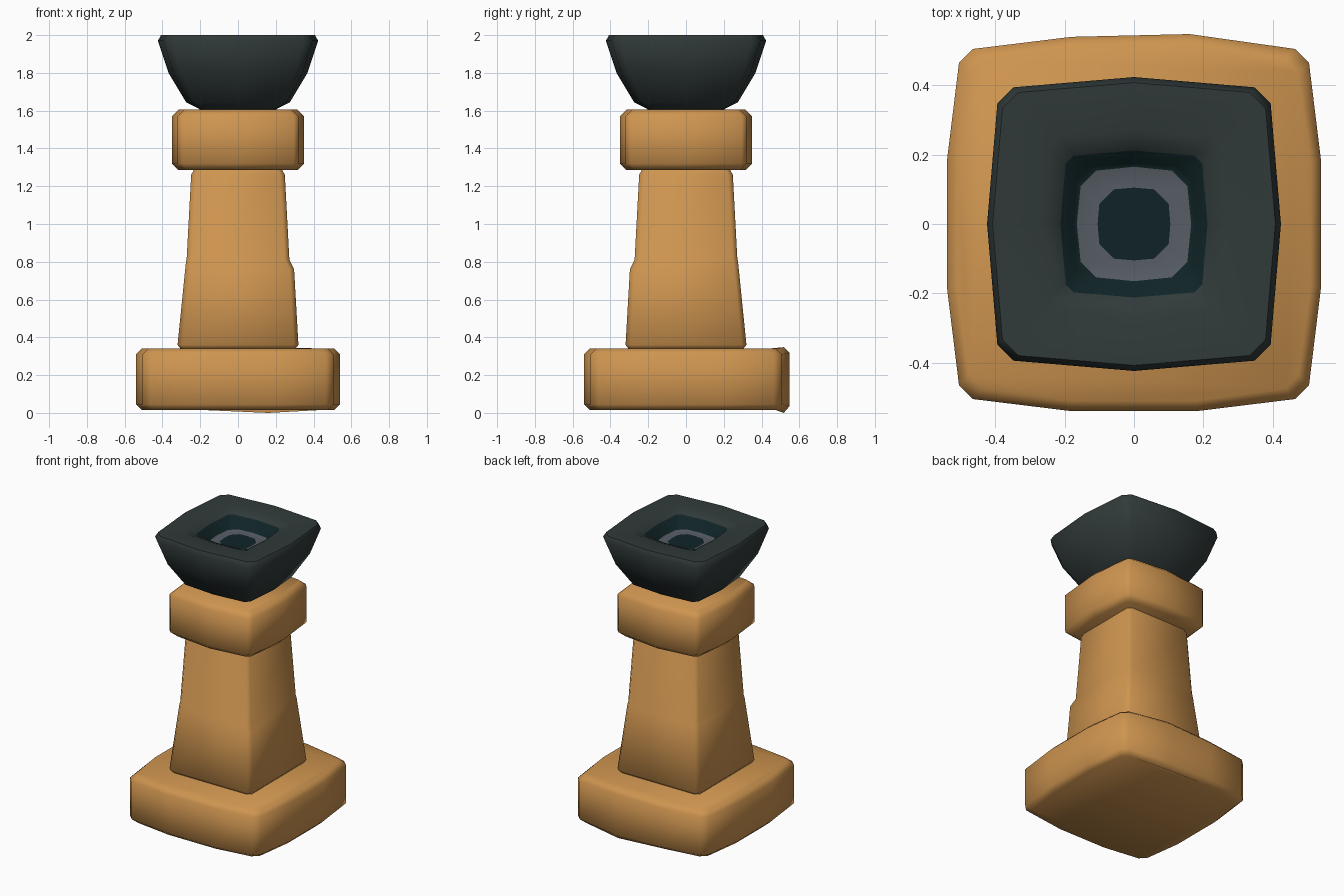
import bpy, bmesh, math
from mathutils import Vector

if "Cube" in bpy.data.objects:
    bpy.data.objects.remove(bpy.data.objects["Cube"])


def material(name, rgb):
    m = bpy.data.materials.new(name)
    m.diffuse_color = (*rgb, 1)
    m.use_nodes = True
    m.node_tree.nodes["Principled BSDF"].inputs["Base Color"].default_value = m.diffuse_color
    return m


wood = material("tan wood", (0.62, 0.30, 0.08))
dark = material("dark slate", (0.030, 0.042, 0.041))
teal = material("deep teal", (0.005, 0.017, 0.019))
grey = material("socket grey", (0.095, 0.11, 0.13))


def ring(z, mid, corner, chamfer, w=None):
    """Rounded square: bulged side middles, chamfered corners.
    w None: straight sides, 0: one mid point, >0: two mid points."""
    side = [(corner, -(corner - chamfer))]
    if w == 0:
        side.append((mid, 0))
    elif w:
        side += [(mid, -w), (mid, w)]
    side.append((corner, corner - chamfer))
    pts = []
    for k in range(4):
        c, s = round(math.cos(k * math.pi / 2)), round(math.sin(k * math.pi / 2))
        pts += [Vector((x * c - y * s, x * s + y * c, z)) for x, y in side]
    return pts


def loft(name, rings, mats, band_mats=None, angle=65, end_mat=0):
    """Skin a stack of rings, capping both ends."""
    bm = bmesh.new()
    loops = [[bm.verts.new(p) for p in r] for r in rings]
    n = len(loops[0])
    for k, (a, b) in enumerate(zip(loops, loops[1:])):
        for i in range(n):
            j = (i + 1) % n
            f = bm.faces.new((a[i], a[j], b[j], b[i]))
            f.material_index = band_mats[k] if band_mats else 0
    bm.faces.new(loops[0][::-1])
    bm.faces.new(loops[-1]).material_index = end_mat
    for f in bm.faces:
        f.smooth = True
    me = bpy.data.meshes.new(name)
    bm.to_mesh(me)
    bm.free()
    for m in mats:
        me.materials.append(m)
    me.set_sharp_from_angle(angle=math.radians(angle))
    ob = bpy.data.objects.new(name, me)
    bpy.context.collection.objects.link(ob)
    return ob


def slab(z0, z1, mid, corner, chamfer, w, b):
    """Rings of a slab with bevelled top and bottom edges."""
    return [ring(z, mid - d, corner - d, chamfer, w)
            for z, d in ((z0, b), (z0 + b, 0), (z1 - b, 0), (z1, b))]


# Plinth with a slight dent-like bulge in the back edge
base = slab(0.015, 0.34, 0.54, 0.505, 0.04, 0.18, 0.03)
for r, dz in zip(base, (-0.015, -0.01, 0.008, 0.008)):
    for p in r:
        if p.y > 0.5 and 0.1 < p.x < 0.25:
            p += Vector((-0.02, 0.008, dz))
loft("plinth", base, [wood])

# Tapered stem with a chipped step at the front right corner
stem = [ring(z, h, h, 0.025) for z, h in
        ((0.335, 0.30), (0.36, 0.32), (0.79, 0.275), (0.812, 0.272),
         (1.26, 0.248), (1.295, 0.23))]
for p in stem[2]:
    if p.x > 0 and p.y < 0:
        p += Vector((0.022, -0.022, -0.03))
    else:
        p.z = 0.805
loft("stem", stem, [wood], angle=50)

# Collar block
loft("collar", slab(1.285, 1.605, 0.35, 0.32, 0.025, 0, 0.035), [wood])

# Flared cup with a recessed socket
prof = [(1.60, 0.19), (1.612, 0.21), (1.645, 0.275), (1.80, 0.368), (1.97, 0.424),
        (2.0, 0.408), (1.998, 0.27), (1.975, 0.212)]
cup = [ring(z, m, m * 0.93, m * 0.11, 0) for z, m in prof]
cup += [ring(1.91, 0.175, 0.165, 0.04, 0), ring(1.905, 0.165, 0.154, 0.045, 0),
        ring(1.905, 0.105, 0.10, 0.042, 0)]
loft("cup", cup, [dark, teal, grey], [0] * 7 + [1, 1, 2], angle=50, end_mat=1)
